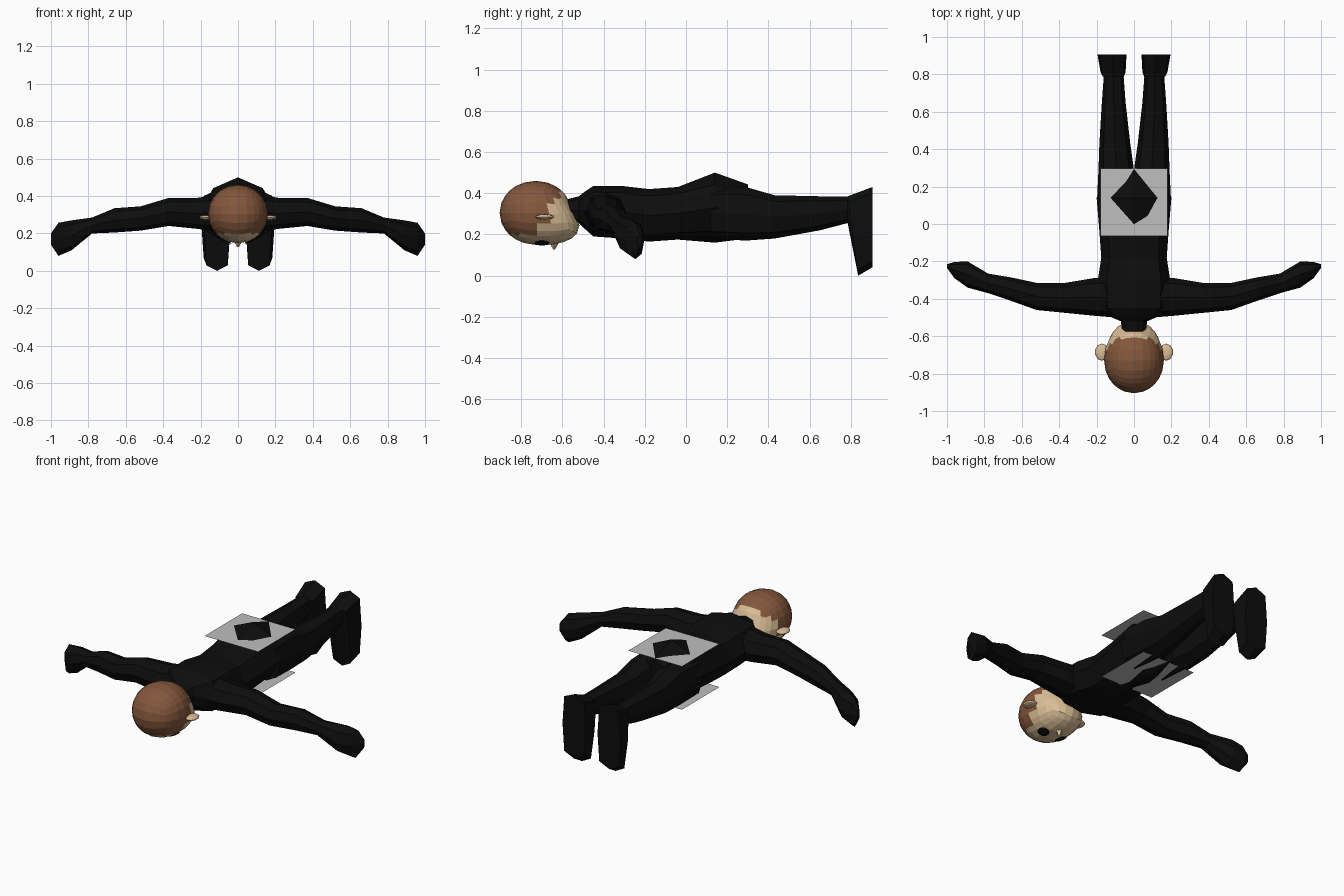
import bpy, bmesh, math
from mathutils import Vector, Matrix

cube = bpy.data.objects.get("Cube")
if cube:
    bpy.data.objects.remove(cube, do_unlink=True)


def material(name, rgb):
    m = bpy.data.materials.new(name)
    m.use_nodes = True
    m.diffuse_color = (*rgb, 1)
    bsdf = next(n for n in m.node_tree.nodes if n.type == 'BSDF_PRINCIPLED')
    bsdf.inputs["Base Color"].default_value = (*rgb, 1)
    return m


BLACK = material("suit_black", (0.004, 0.004, 0.004))
SKIN = material("skin_tan", (0.71, 0.52, 0.31))
BROWN = material("hair_brown", (0.23, 0.095, 0.045))
GREY = material("plate_grey", (0.52, 0.52, 0.52))


def finish(bm, name, mats, mirror=False):
    bmesh.ops.recalc_face_normals(bm, faces=bm.faces)
    me = bpy.data.meshes.new(name)
    bm.to_mesh(me)
    bm.free()
    for m in mats:
        me.materials.append(m)
    ob = bpy.data.objects.new(name, me)
    bpy.context.collection.objects.link(ob)
    if mirror:
        mod = ob.modifiers.new("Mirror", 'MIRROR')
        mod.use_mirror_merge = False
    return ob


def loft(name, rings, mirror=False):
    """Eight-sided skin through rings of (centre, half axis, half axis, corner factor)."""
    bm = bmesh.new()
    loops = []
    for c, u, v, k in rings:
        signs = [(1, 0), (k, k), (0, 1), (-k, k), (-1, 0), (-k, -k), (0, -1), (k, -k)]
        loops.append([bm.verts.new(Vector(c) + Vector(u) * a + Vector(v) * b) for a, b in signs])
    for p, q in zip(loops, loops[1:]):
        for i in range(8):
            j = (i + 1) % 8
            bm.faces.new((p[i], p[j], q[j], q[i]))
    bm.faces.new(loops[0])
    bm.faces.new(loops[-1])
    return finish(bm, name, [BLACK], mirror)


def ring_y(y, x0, x1, z0, z1, k=0.72):
    return ((x0 + x1) / 2, y, (z0 + z1) / 2), ((x1 - x0) / 2, 0, 0), (0, 0, (z1 - z0) / 2), k


def ring_x(x, y0, y1, z0, z1, k=0.72):
    return (x, (y0 + y1) / 2, (z0 + z1) / 2), (0, (y1 - y0) / 2, 0), (0, 0, (z1 - z0) / 2), k


# Torso with neck and raised hip ridge: y, half width, bottom, top
torso = [(-.58, .062, .26, .37), (-.52, .07, .255, .385), (-.495, .13, .23, .405),
         (-.45, .19, .19, .435), (-.31, .195, .18, .435), (-.18, .175, .165, .42),
         (-.04, .185, .175, .43), (.14, .2, .16, .5), (.3, .12, .18, .443)]
loft("torso", [ring_y(y, -w, w, lo, hi, 0.66 if y > 0 else 0.74) for y, w, lo, hi in torso])

# Arms: x, y range, z range
arm = [(.1, -.5, -.29, .21, .41), (.22, -.49, -.29, .225, .39), (.37, -.475, -.315, .24, .39),
       (.52, -.46, -.315, .215, .345), (.66, -.41, -.285, .205, .335),
       (.78, -.37, -.265, .2, .285), (.89, -.34, -.2, .11, .27),
       (.96, -.29, -.203, .08, .257), (1.0, -.235, -.215, .14, .2)]
loft("arms", [ring_x(*r) for r in arm], True)

# Legs and downward-pointing feet: y, x range, z range
leg = [(.12, .0, .198, .18, .43), (.29, .0, .19, .17, .43), (.43, .02, .185, .18, .39),
       (.65, .045, .172, .22, .385), (.785, .055, .162, .255, .385)]
rings = [ring_y(*r) for r in leg]
rings.append(((.112, .812, .193), (.067, 0, 0), (0, -.024, .193), 0.85))
rings.append(ring_y(.905, .04, .195, .04, .43, 0.85))
loft("legs", rings, True)

# Head: rounded block, jaw drawn toward the chin, hair coloured by position
bm = bmesh.new()
bmesh.ops.create_cube(bm, size=2)
bmesh.ops.subdivide_edges(bm, edges=bm.edges[:], cuts=5, use_grid_fill=True)
for v in bm.verts:
    x, y, z = v.co.normalized()
    v.co = (x * .16, y * .175 - .73, z * .155 + .305)
    t = min(max((v.co.y + .75) / .15, 0), 1) * min(max((.34 - v.co.z) / .1, 0), 1)
    v.co.y += .055 * t
    v.co.z -= .015 * t
for f in bm.faces:
    c = f.calc_center_median()
    f.material_index = int(c.z > .2 + max(0, c.y + .74) * 1.5)
finish(bm, "head", [SKIN, BROWN])


def blob(name, at, scale, mat, tilt=0):
    bm = bmesh.new()
    bmesh.ops.create_uvsphere(bm, u_segments=10, v_segments=6, radius=1)
    turn = Matrix.Rotation(math.radians(tilt), 4, 'Y')
    bm.transform(Matrix.Translation(at) @ turn @ Matrix.Diagonal((*scale, 1)))
    return finish(bm, name, [mat], True)


blob("ears", (.172, -.685, .285), (.037, .046, .013), SKIN)
blob("eyes", (.062, -.7, .158), (.032, .038, .0048), BLACK, -21)

# Nose
bm = bmesh.new()
bmesh.ops.create_cone(bm, cap_ends=True, segments=4, radius1=.028, radius2=.004, depth=.04)
bm.transform(Matrix.Translation((0, -.64, .147)) @ Matrix.Rotation(math.pi, 4, 'X'))
finish(bm, "nose", [SKIN])

# Flat square sheets above and below the hips
for name, z in (("upper_sheet", .445), ("lower_sheet", .183)):
    bm = bmesh.new()
    bmesh.ops.create_grid(bm, x_segments=1, y_segments=1, size=.18)
    bm.transform(Matrix.Translation((0, .116, z)))
    finish(bm, name, [GREY])
